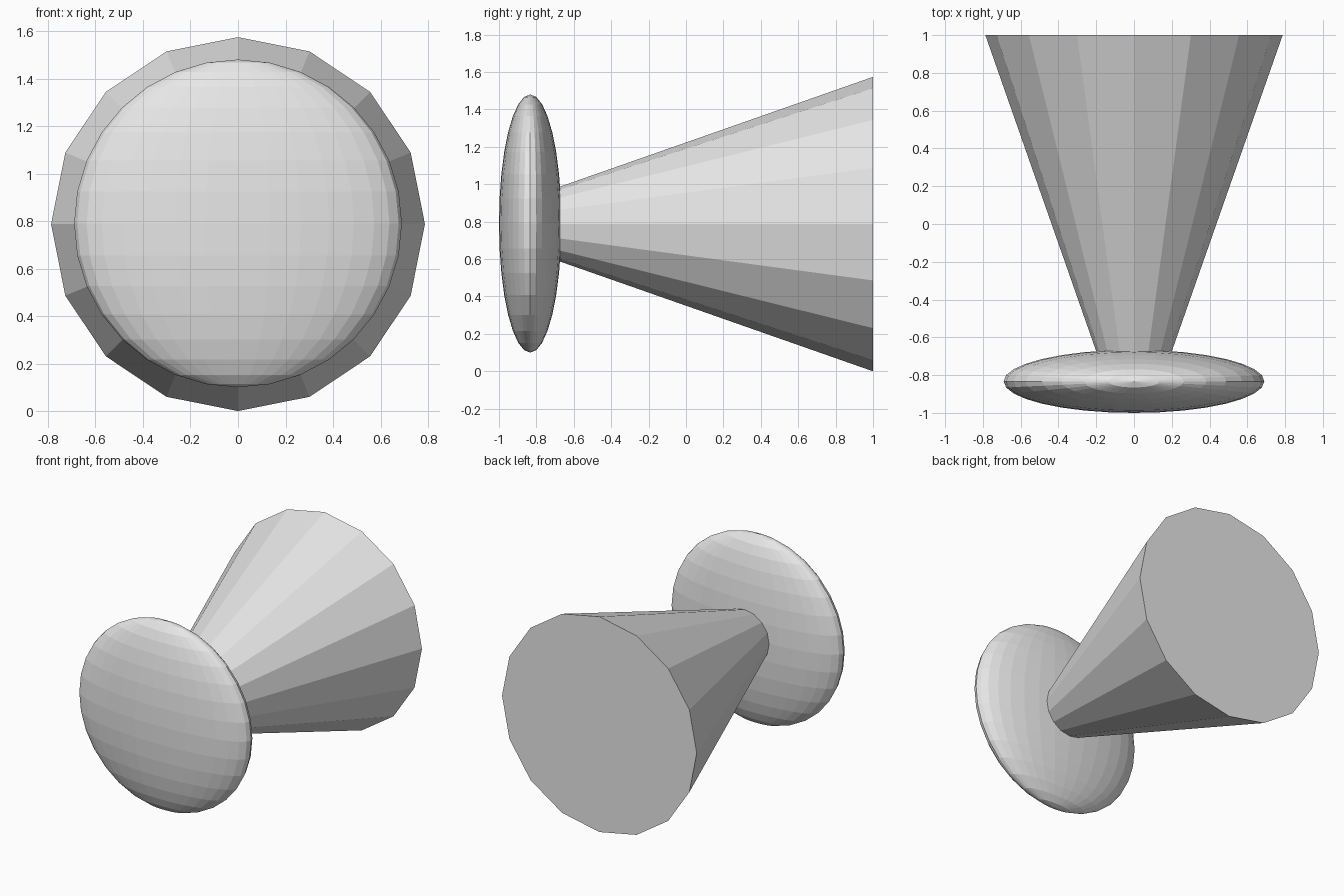
import bpy
import math

default = bpy.data.objects.get("Cube")
if default:
    bpy.data.objects.remove(default, do_unlink=True)

AXIS_Z = 0.787  # height of the shared centre line

grey = bpy.data.materials.new("light grey")
grey.use_nodes = True
colour = (0.8, 0.8, 0.8, 1.0)
grey.diffuse_color = colour
grey.node_tree.nodes["Principled BSDF"].inputs["Base Color"].default_value = colour


def finish(name):
    """Name the newest object and give it flat grey faces."""
    obj = bpy.context.object
    obj.name = name
    obj.data.materials.append(grey)
    bpy.ops.object.shade_flat()
    return obj


# Flared body: sixteen-sided cone, wide closed end at the back
front_y, back_y = -0.68, 1.0
bpy.ops.mesh.primitive_cone_add(
    vertices=16, radius1=0.787, radius2=0.198, depth=back_y - front_y,
    location=(0, (front_y + back_y) / 2, AXIS_Z),
    rotation=(math.pi / 2, 0, 0))
finish("flared_body")

# Front knob: sphere squashed front to back
bpy.ops.mesh.primitive_uv_sphere_add(
    segments=32, ring_count=16, radius=1, location=(0, -0.833, AXIS_Z + 0.003))
knob = finish("front_knob")
knob.scale = (0.69, 0.167, 0.69)
bpy.ops.object.transform_apply(location=False, rotation=False, scale=True)
